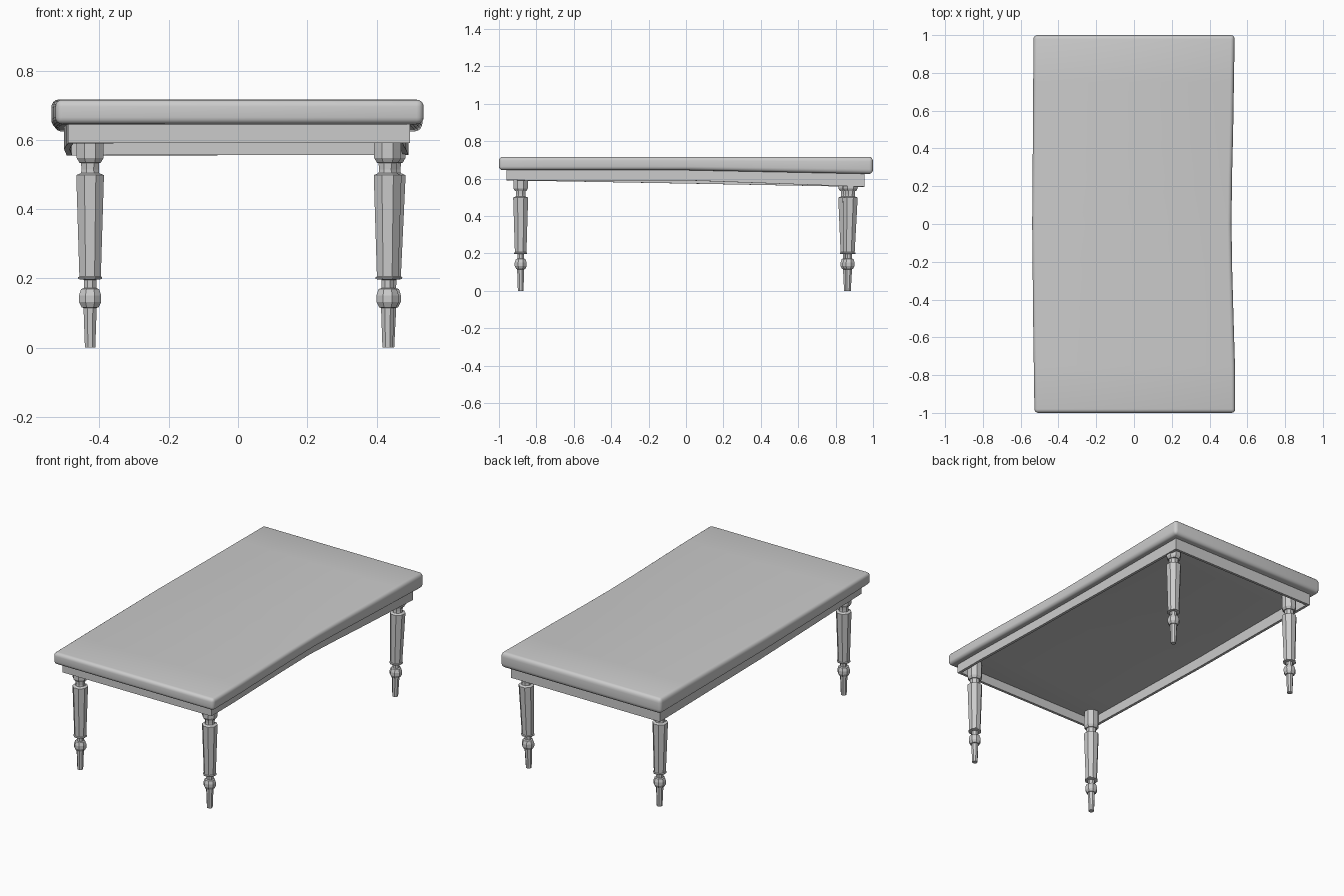
import bpy, bmesh, math
from mathutils import Vector

if "Cube" in bpy.data.objects:
    bpy.data.objects.remove(bpy.data.objects["Cube"])


def interp(y, pts):
    for (a, va), (b, vb) in zip(pts, pts[1:]):
        if y <= b:
            return va + (vb - va) * max(0, (y - a) / (b - a))
    return pts[-1][1]


# Slight hand-made irregularity: bowed sides, and an underside that drops to the back
LEFT = [(-1, .003), (-.5, -.004), (0, -.009), (.5, -.005), (1, -.002)]
RIGHT = [(-1, .003), (-.8, .003), (-.5, -.006), (-.25, -.013), (0, -.017),
         (.25, -.014), (.5, -.008), (1, 0)]


def warp(co):
    u = min(max((co.x + .53) / 1.06, 0), 1)
    dx = (1 - u) * interp(co.y, LEFT) + u * interp(co.y, RIGHT)
    drop = (1 - u) * (co.y + 1) / 2 + u * max(co.y, 0)
    dz = -.037 * drop * (.715 - co.z) / .125
    return co + Vector((dx, 0, dz))


def finish(name, bm, angle=None):
    bmesh.ops.recalc_face_normals(bm, faces=bm.faces)
    me = bpy.data.meshes.new(name)
    bm.to_mesh(me)
    bm.free()
    ob = bpy.data.objects.new(name, me)
    bpy.context.collection.objects.link(ob)
    if angle:
        bpy.ops.object.select_all(action='DESELECT')
        ob.select_set(True)
        bpy.context.view_layer.objects.active = ob
        bpy.ops.object.shade_smooth_by_angle(angle=math.radians(angle))
    return ob


def board(name, lo, hi, bevel=0, angle=None):
    lo, hi = Vector(lo), Vector(hi)
    bm = bmesh.new()
    bmesh.ops.create_cube(bm, size=1)
    for v in bm.verts:
        v.co = (lo + hi) / 2 + v.co * (hi - lo)
    if bevel:
        bmesh.ops.bevel(bm, geom=bm.edges[:], offset=bevel, segments=4,
                        profile=.5, affect='EDGES')
    # Cross cuts so the board can follow the warp
    for i in range(-3, 4):
        if lo.y < i / 4 < hi.y:
            bmesh.ops.bisect_plane(bm, geom=bm.verts[:] + bm.edges[:] + bm.faces[:],
                                   plane_co=(0, i / 4, 0), plane_no=(0, 1, 0))
    for v in bm.verts:
        v.co = warp(v.co)
    return finish(name, bm, angle)


# Table top
board("table_top", (-.53, -1, .645), (.533, 1, .716), .02, 40)

# Apron frame, open underneath
X, Y0, Y1, T, Z0, Z1 = .493, -.96, .955, .016, .591, .65
board("left_apron", (-X, Y0, Z0), (-X + T, Y1, Z1))
board("right_apron", (X - T, Y0, Z0), (X, Y1, Z1))
board("front_apron", (-X + T, Y0, Z0), (X - T, Y0 + T, Z1))
board("back_apron", (-X + T, Y1 - T, Z0), (X - T, Y1, Z1))

# Turned octagonal legs: (half width, height)
PROFILE = [(.015, 0), (.019, .115), (.024, .116), (.032, .132), (.032, .151),
           (.026, .169), (.018, .172), (.018, .196), (.035, .198), (.035, .203),
           (.031, .206), (.04, .498), (.026, .504), (.025, .514), (.026, .533),
           (.031, .534), (.039, .548), (.039, .575), (.038, .64)]


def leg(name, x, y, lean=(0, 0)):
    bm = bmesh.new()
    rings = []
    for r, z in PROFILE:
        r /= math.cos(math.pi / 8)
        k = z / .5
        rings.append([bm.verts.new((x + lean[0] * k + r * math.cos((i + .5) * math.pi / 4),
                                    y + lean[1] * k + r * math.sin((i + .5) * math.pi / 4), z))
                      for i in range(8)])
    for a, b in zip(rings, rings[1:]):
        for i in range(8):
            j = (i + 1) % 8
            bm.faces.new((a[i], a[j], b[j], b[i]))
    bm.faces.new(rings[0])
    bm.faces.new(rings[-1])
    finish(name, bm)


leg("front_left_leg", -.427, -.884)
leg("front_right_leg", .432, -.884)
leg("back_left_leg", -.427, .86, (0, -.006))
leg("back_right_leg", .436, .866, (.008, .012))
